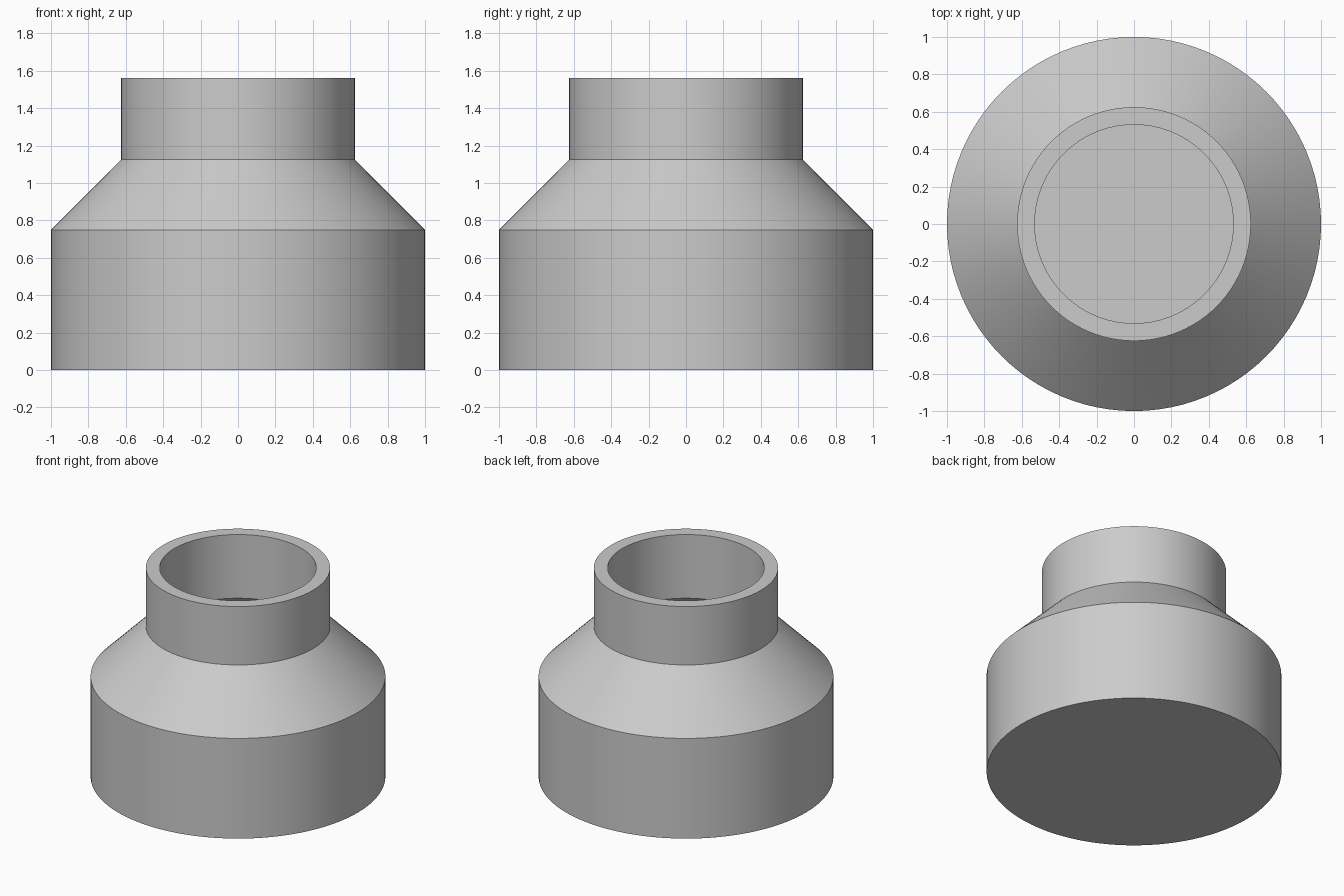
import bpy
import bmesh
import math

cube = bpy.data.objects.get("Cube")
if cube:
    bpy.data.objects.remove(cube, do_unlink=True)

SEGMENTS = 96
WALL = 0.094
MITRE = WALL * math.tan(math.radians(22.5))  # keeps the wall even around the 45 degree cone

grey = bpy.data.materials.new("plain_grey")
grey.use_nodes = True
colour = (0.6, 0.6, 0.6, 1)
grey.diffuse_color = colour
grey.node_tree.nodes["Principled BSDF"].inputs["Base Color"].default_value = colour


def lathe(name, profile):
    """Spin an (r, z) profile about z; it starts and ends on the axis."""
    bm = bmesh.new()
    verts = [bm.verts.new((r, 0, z)) for r, z in profile]
    edges = [bm.edges.new(pair) for pair in zip(verts, verts[1:])]
    bmesh.ops.spin(bm, geom=verts + edges, cent=(0, 0, 0), axis=(0, 0, 1),
                   angle=math.tau, steps=SEGMENTS, use_merge=True)
    bmesh.ops.remove_doubles(bm, verts=bm.verts, dist=1e-4)
    bmesh.ops.recalc_face_normals(bm, faces=bm.faces)
    mesh = bpy.data.meshes.new(name)
    bm.to_mesh(mesh)
    bm.free()
    mesh.materials.append(grey)
    obj = bpy.data.objects.new(name, mesh)
    bpy.context.collection.objects.link(obj)
    bpy.ops.object.select_all(action="DESELECT")
    obj.select_set(True)
    bpy.context.view_layer.objects.active = obj
    bpy.ops.object.shade_smooth_by_angle(angle=math.radians(30))
    return obj


# Outer skin: wide base, sloped shoulder, narrow neck
base_r, neck_r = 1.0, 0.625
base_top, neck_base, top = 0.75, 1.125, 1.5625
outside = [(0, 0), (base_r, 0), (base_r, base_top), (neck_r, neck_base), (neck_r, top)]

# Inner skin: same shape one wall thickness inside, with a closed floor
inside = [(neck_r - WALL, top), (neck_r - WALL, neck_base - MITRE),
          (base_r - WALL, base_top - MITRE), (base_r - WALL, WALL), (0, WALL)]

lathe("hollow_reducer_body", outside + inside)
